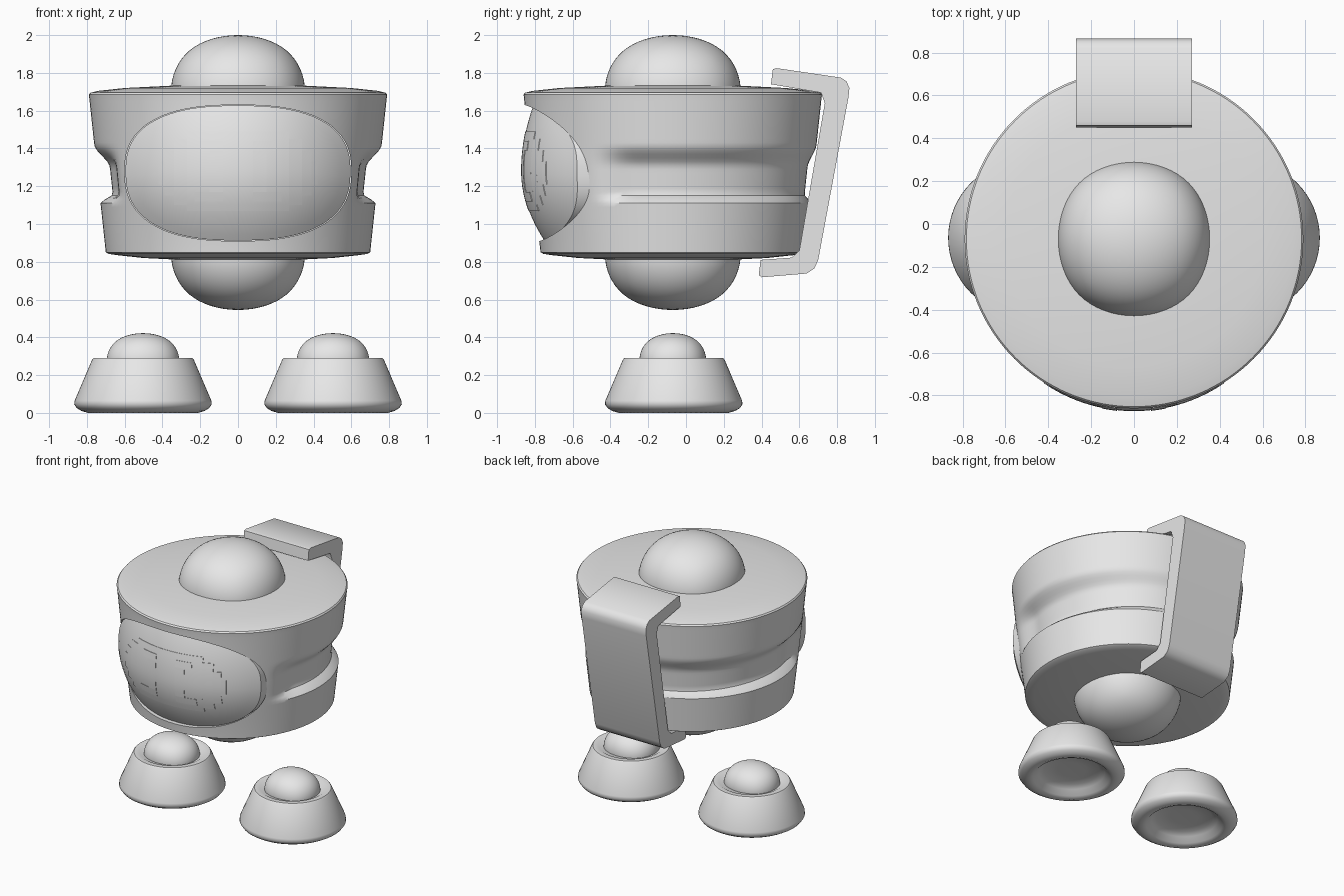
import bpy, bmesh, math
from math import sin, cos, pi, sqrt

old = bpy.data.objects.get("Cube")
if old:
    bpy.data.objects.remove(old, do_unlink=True)

CY = -0.07  # shared centre line of body, domes and feet

grey = bpy.data.materials.new("light_grey")
grey.use_nodes = True
grey.diffuse_color = (0.8, 0.8, 0.8, 1)
grey.node_tree.nodes["Principled BSDF"].inputs["Base Color"].default_value = (0.8, 0.8, 0.8, 1)


def activate(ob):
    bpy.ops.object.select_all(action="DESELECT")
    ob.select_set(True)
    bpy.context.view_layer.objects.active = ob


def finish(bm, name, loc=(0, 0, 0)):
    bmesh.ops.recalc_face_normals(bm, faces=bm.faces[:])
    mesh = bpy.data.meshes.new(name)
    bm.to_mesh(mesh)
    bm.free()
    mesh.materials.append(grey)
    ob = bpy.data.objects.new(name, mesh)
    ob.location = loc
    bpy.context.collection.objects.link(ob)
    return ob


def smooth(ob, angle=32):
    activate(ob)
    bpy.ops.object.shade_smooth_by_angle(angle=math.radians(angle))


def bridge(bm, a, b):
    n = len(a)
    for i in range(n):
        bm.faces.new((a[i], a[(i + 1) % n], b[(i + 1) % n], b[i]))


def lathe(name, profile, n, loc, shape=lambda r, z, a: r):
    bm = bmesh.new()
    rings = []
    for r, z in profile:
        ring = []
        for i in range(n):
            a = 2 * pi * i / n
            q = shape(r, z, a)
            ring.append(bm.verts.new((q * sin(a), -q * cos(a), z)))
        rings.append(ring)
    for a, b in zip(rings, rings[1:]):
        bridge(bm, a, b)
    bm.faces.new(rings[0])
    bm.faces.new(rings[-1])
    return finish(bm, name, loc)


def dome(name, loc, half):
    # rounded cube, slightly squarer than a sphere
    bm = bmesh.new()
    bmesh.ops.create_cube(bm, size=2)
    ob = finish(bm, name, loc)
    ob.scale = [h / 0.8395 for h in half]
    mod = ob.modifiers.new("round", "SUBSURF")
    mod.levels = mod.render_levels = 4
    for p in ob.data.polygons:
        p.use_smooth = True
    return ob


def step(t):
    t = min(1, max(0, t))
    return t * t * (3 - 2 * t)


# Body: tapered drum with a side groove that fades out at the front
def body_shape(r, z, a):
    turn = min(a, 2 * pi - a)
    fade = step((turn - 0.95) / 0.35) * (1 - 0.5 * step((turn - 1.7) / 1.2))
    depth = step((1.42 - z) / 0.12) * step((z - 1.11) / 0.05)
    lip = 0.016 * step(1.2 - turn) * sin(pi * step((z - 0.85) / 0.84))
    return r + lip - 0.07 * fade * depth


wall = [(0.70 + 0.09 * i / 42, 0.85 + 0.02 * i) for i in range(42)]
profile = [(0.3, 0.81), (0.5, 0.82), (0.64, 0.835), (0.685, 0.842)] + wall
profile += [(0.79, 1.685), (0.782, 1.695), (0.74, 1.705), (0.6, 1.72), (0.3, 1.735)]
body = lathe("body", profile, 128, (0, CY, 0), body_shape)


# Visor opening outline and curved visor surface
def outline(a, k=1.0):
    c, s = cos(a), sin(a)
    x = 0.6 * math.copysign(abs(c) ** 0.8, c)
    z = (0.35 if s > 0 else 0.37) * math.copysign(abs(s) ** 0.8, s)
    return x * k, 1.28 + z * k


def visor_y(x, z):
    d = z - 1.28
    R = 0.80 - (0.5 if d > 0 else 0.88) * d * d
    return CY - sqrt(max(0.01, R * R - 1.08 * x * x))


N = 96
angles = [2 * pi * (i + 0.5) / N for i in range(N)]
bm = bmesh.new()
ends = []
for y in (-1.1, -0.45):
    ends.append([bm.verts.new((p[0], y, p[1])) for p in map(outline, angles)])
    bm.faces.new(ends[-1])
bridge(bm, *ends)
cutter = finish(bm, "visor_cutter")
cutter.hide_render = True
activate(body)
cut = body.modifiers.new("visor_opening", "BOOLEAN")
cut.object = cutter
cut.operation = "DIFFERENCE"
cut.solver = "EXACT"
bpy.ops.object.modifier_apply(modifier=cut.name)
bpy.data.objects.remove(cutter, do_unlink=True)
smooth(body)

bm = bmesh.new()
rings = []
for j in range(1, 13):
    pts = [outline(a, 0.992 * j / 12) for a in angles]
    rings.append([bm.verts.new((x, visor_y(x, z), z)) for x, z in pts])
rings.append([bm.verts.new((v.co.x, -0.44, v.co.z)) for v in rings[-1]])
for a, b in zip(rings, rings[1:]):
    bridge(bm, a, b)
bm.faces.new(rings[0])
smooth(finish(bm, "visor"), 40)


# Stepped pixel face: thin plates that follow the visor surface
def plate(bm, x0, x1, z0, z1, off):
    nx, nz = max(2, int((x1 - x0) / 0.03)), max(2, int((z1 - z0) / 0.03))
    layers = []
    for lift in (off, -0.004):
        grid = []
        for i in range(nx + 1):
            x = x0 + (x1 - x0) * i / nx
            zs = [z0 + (z1 - z0) * j / nz for j in range(nz + 1)]
            grid.append([bm.verts.new((x, visor_y(x, z) - lift, z)) for z in zs])
        layers.append(grid)
        for i in range(nx):
            for j in range(nz):
                bm.faces.new((grid[i][j], grid[i + 1][j], grid[i + 1][j + 1], grid[i][j + 1]))
    loops = [[g[i][0] for i in range(nx)] + [g[nx][j] for j in range(nz)]
             + [g[i][nz] for i in range(nx, 0, -1)] + [g[0][j] for j in range(nz, 0, -1)]
             for g in layers]
    bridge(bm, *loops)


bm = bmesh.new()
plate(bm, -0.27, 0.27, 1.07, 1.49, 0.003)
for s in (-1, 1):
    for a, b, z0, z1 in ((0.27, 0.34, 1.1, 1.45), (0.34, 0.39, 1.15, 1.39), (0.39, 0.42, 1.21, 1.33)):
        plate(bm, min(s * a, s * b), max(s * a, s * b), z0, z1, 0.003)
smooth(finish(bm, "face_panel"), 30)

bm = bmesh.new()
for s in (-1, 1):
    for a, b, z0, z1 in ((0.08, 0.2, 1.39, 1.44), (0.08, 0.15, 1.17, 1.39), (0.08, 0.23, 1.12, 1.17)):
        plate(bm, min(s * a, s * b), max(s * a, s * b), z0, z1, 0.006)
smooth(finish(bm, "face_eyes"), 30)

# Domes above and below the body
dome("top_dome", (0, CY, 1.70), (0.355, 0.36, 0.30))
dome("bottom_dome", (0, CY, 0.845), (0.355, 0.36, 0.30))

# Back clip: bracket profile extruded across x
clip = [(0.45, 1.74), (0.46, 1.82), (0.48, 1.825), (0.82, 1.775), (0.85, 1.755), (0.865, 1.72),
        (0.86, 1.67), (0.70, 0.81), (0.68, 0.765), (0.64, 0.738), (0.40, 0.718), (0.385, 0.73),
        (0.395, 0.81), (0.56, 0.822), (0.60, 0.86), (0.735, 1.64), (0.715, 1.695)]
bm = bmesh.new()
sides = []
for x in (-0.27, 0.27):
    sides.append([bm.verts.new((x, y, z)) for y, z in clip])
    bm.faces.new(sides[-1])
bridge(bm, *sides)
smooth(finish(bm, "back_clip"), 40)

# Floating feet with hollow soles and ankle domes
foot = [(0.1, 0.07), (0.19, 0.065), (0.225, 0.045), (0.26, 0.012), (0.29, 0.0), (0.325, 0.01), (0.35, 0.025),
        (0.364, 0.045), (0.362, 0.065), (0.27, 0.28), (0.262, 0.29), (0.225, 0.29), (0.2, 0.275), (0.1, 0.27)]
for side, s in (("left", 1), ("right", -1)):
    smooth(lathe(side + "_foot", foot, 64, (s * 0.503, CY + 0.005, 0)), 45)
    dome(side + "_ankle_dome", (s * 0.503, CY, 0.275), (0.192, 0.177, 0.147))
